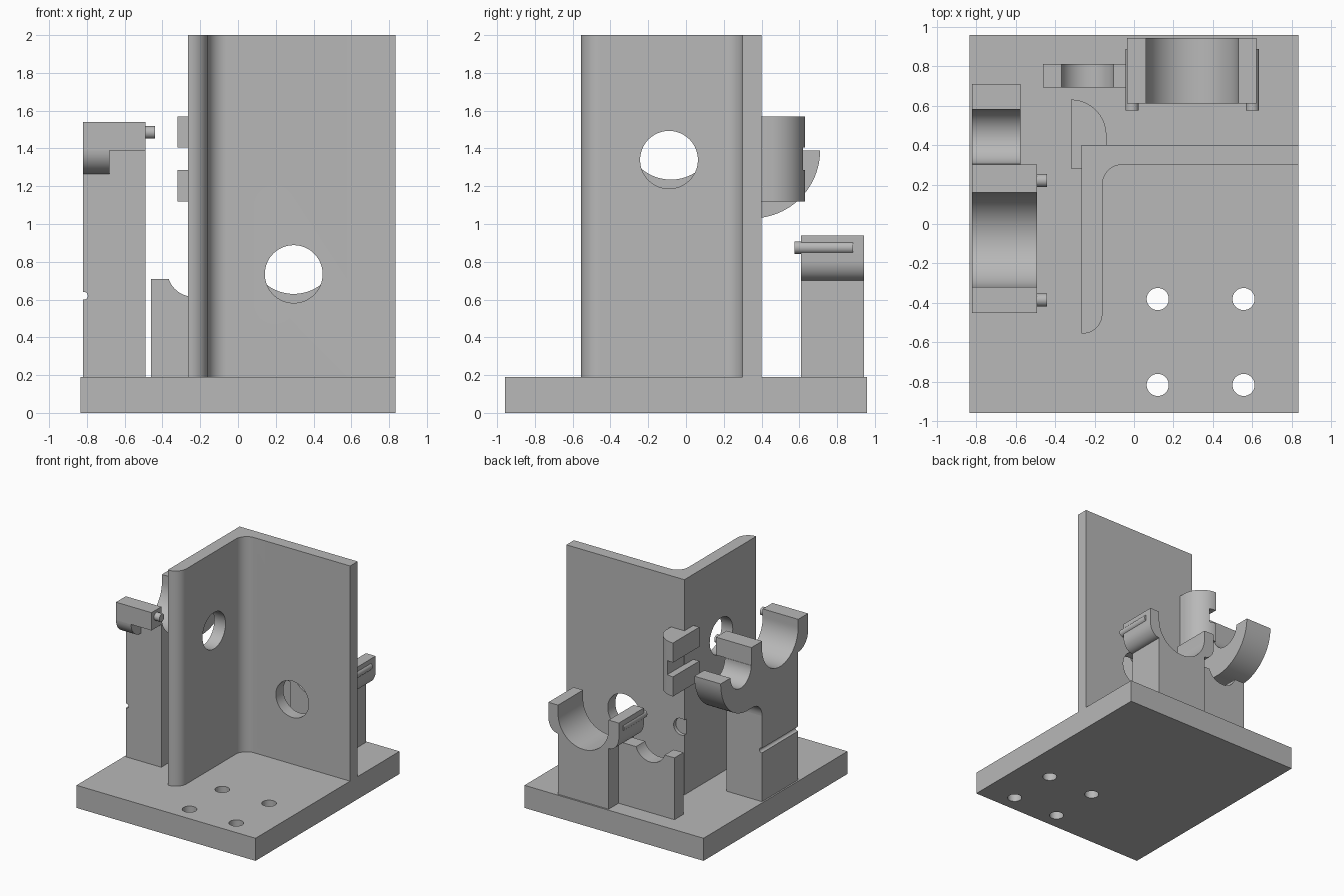
import bpy, bmesh, math

if "Cube" in bpy.data.objects:
    bpy.data.objects.remove(bpy.data.objects["Cube"])

mat = bpy.data.materials.new("plain grey")
mat.diffuse_color = (0.48, 0.48, 0.48, 1)
mat.use_nodes = True
mat.node_tree.nodes["Principled BSDF"].inputs["Base Color"].default_value = mat.diffuse_color

# maps profile coordinates (u, v) plus depth w to space, per extrusion axis
PLANE = {'x': lambda u, v, w: (w, u, v),
         'y': lambda u, v, w: (u, w, v),
         'z': lambda u, v, w: (u, v, w)}


def arc(cu, cv, r, a0, a1, n=24, rv=None):
    rv = rv or r
    return [(cu + r * math.cos(math.radians(a0 + (a1 - a0) * i / n)),
             cv + rv * math.sin(math.radians(a0 + (a1 - a0) * i / n)))
            for i in range(n + 1)]


def prism(name, pts, axis, a, b):
    """Extrude a closed profile along an axis from a to b."""
    bm = bmesh.new()
    f = PLANE[axis]
    face = bm.faces.new([bm.verts.new(f(u, v, a)) for u, v in pts])
    ext = bmesh.ops.extrude_face_region(bm, geom=[face])
    shift = f(0, 0, b - a)
    bmesh.ops.translate(bm, vec=shift,
                        verts=[e for e in ext["geom"] if isinstance(e, bmesh.types.BMVert)])
    bmesh.ops.remove_doubles(bm, verts=bm.verts, dist=1e-5)
    bmesh.ops.recalc_face_normals(bm, faces=bm.faces)
    me = bpy.data.meshes.new(name)
    bm.to_mesh(me)
    bm.free()
    me.materials.append(mat)
    ob = bpy.data.objects.new(name, me)
    bpy.context.collection.objects.link(ob)
    return ob


def rod(name, u, v, r, axis, a, b, n=40):
    return prism(name, arc(u, v, r, 0, 360 - 360 / n, n - 1), axis, a, b)


def rect(u0, u1, v0, v1):
    return [(u0, v0), (u1, v0), (u1, v1), (u0, v1)]


def cut(ob, *cutters):
    for c in cutters:
        m = ob.modifiers.new("cut", 'BOOLEAN')
        m.operation = 'DIFFERENCE'
        m.solver = 'EXACT'
        m.object = c
    bpy.context.view_layer.update()
    dg = bpy.context.evaluated_depsgraph_get()
    me = bpy.data.meshes.new_from_object(ob.evaluated_get(dg))
    ob.modifiers.clear()
    ob.data = me
    for c in cutters:
        bpy.data.objects.remove(c)


# base plate with four bolt holes
base = prism("base_plate", rect(-0.833, 0.833, -0.957, 0.957), 'z', 0, 0.19)
cut(base, *[rod("hole", x, y, 0.056, 'z', -0.1, 0.3)
            for x in (0.12, 0.555) for y in (-0.38, -0.815)])

# upright angle section: inner fillet and one rounded toe
angle = prism("angle_upright",
              [(-0.265, 0.40), (-0.265, -0.555)]
              + arc(-0.26, -0.455, 0.1, -90, 0, 12)
              + arc(-0.06, 0.20, 0.1, 180, 90, 12)
              + [(0.833, 0.30), (0.833, 0.40)], 'z', 0.19, 2.0)
cut(angle,
    rod("hole", 0.295, 0.735, 0.153, 'y', 0.2, 0.5, 64),
    rod("hole", -0.09, 1.34, 0.153, 'x', -0.4, -0.1, 64),
    rod("hole", -0.235, 0.755, 0.07, 'y', 0.37, 0.5))

# rear pipe saddle on its post
prism("rear_saddle",
      [(0.06, 0.19), (0.53, 0.19)]
      + arc(0.53, 0.81, 0.09, -90, 0, 12, 0.11)
      + [(0.62, 0.94), (0.53, 0.94)]
      + arc(0.295, 0.865, 0.235, 0, -180, 40)
      + [(0.06, 0.94), (-0.035, 0.94)]
      + arc(0.06, 0.81, 0.095, 180, 270, 12, 0.11), 'y', 0.61, 0.943)
for x in (-0.01, 0.60):
    rod("rear_pin", x, 0.875, 0.033, 'y', 0.575, 0.885, 24)

# small rear saddle beside it
prism("small_rear_saddle",
      [(-0.46, 0.19), (0.06, 0.19), (0.06, 0.71)]
      + arc(-0.235, 0.755, 0.14, -19, -161, 28)
      + [(-0.46, 0.71)], 'y', 0.69, 0.81)

# side pipe saddle on its post, with a groove across the outer face
side = prism("side_saddle",
             [(-0.32, 0.19), (0.16, 0.19), (0.16, 1.39), (0.302, 1.39),
              (0.302, 1.54), (0.16, 1.54)]
             + arc(-0.08, 1.475, 0.24, 0, -180, 40)
             + [(-0.32, 1.54), (-0.45, 1.54), (-0.45, 1.39), (-0.32, 1.39)],
             'x', -0.82, -0.49)
cut(side, rod("groove", -0.815, 0.62, 0.02, 'y', -0.6, 0.4, 20))
prism("side_saddle_lip",
      [(-0.32, 1.39), (-0.45, 1.39)]
      + arc(-0.32, 1.39, 0.13, 180, 270, 12, 0.125)[1:], 'x', -0.82, -0.68)
for y in (-0.385, 0.22):
    rod("side_pin", y, 1.485, 0.033, 'x', -0.60, -0.44, 24)

# small hooked arm reaching back from the side post
prism("side_arm",
      [(0.16, 1.39)]
      + arc(0.4425, 1.39, 0.1375, 180, 360, 28)
      + arc(0.35, 1.39, 0.36, 0, -90, 24)
      + arc(0.28, 0.91, 0.12, 90, 180, 12), 'x', -0.82, -0.575)

# slotted corner bracket on the outside of the angle
bracket = prism("corner_bracket",
                [(-0.32, 0.28), (-0.265, 0.28), (-0.265, 0.40), (-0.14, 0.40)]
                + arc(-0.32, 0.45, 0.18, 0, 90, 24), 'z', 1.12, 1.57)
cut(bracket, prism("slot", rect(-0.5, -0.262, 0.1, 0.9), 'z', 1.285, 1.405))

# smooth round surfaces, keep sharp edges
bpy.ops.object.select_all(action='DESELECT')
for ob in bpy.context.scene.objects:
    ob.select_set(True)
    bpy.context.view_layer.objects.active = ob
bpy.ops.object.shade_smooth_by_angle(angle=math.radians(30))
